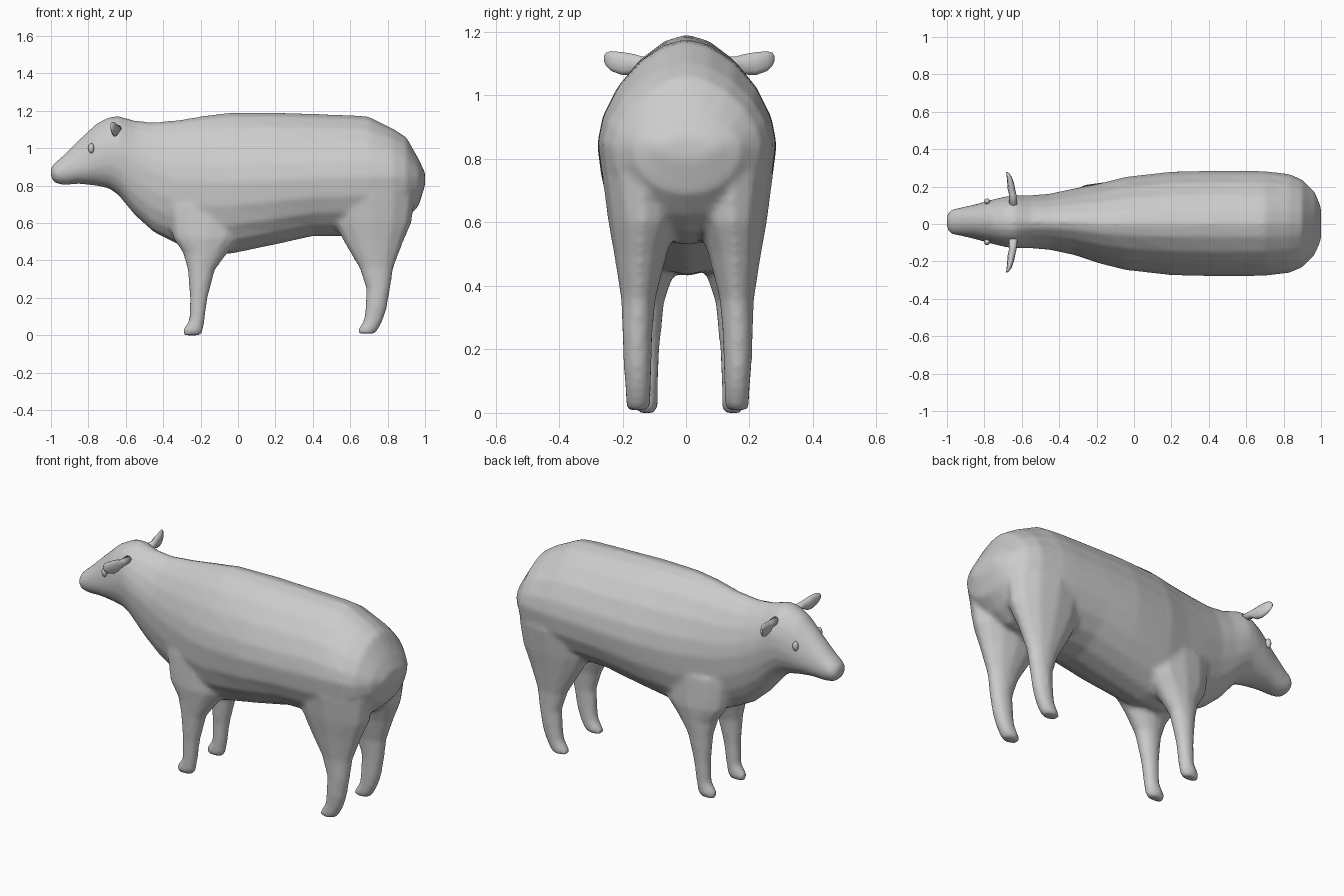
import bpy, bmesh
from math import sin, cos, pi


def loft(bm, rings):
    # skin a list of point rings into a closed tube
    vs = [[bm.verts.new(p) for p in r] for r in rings]
    n = len(vs[0])
    for a, b in zip(vs, vs[1:]):
        for i in range(n):
            bm.faces.new((a[i], a[(i + 1) % n], b[(i + 1) % n], b[i]))
    bm.faces.new(vs[0][::-1])
    bm.faces.new(vs[-1])


def power(v, e):
    return abs(v) ** e * (1 if v >= 0 else -1)


def body_ring(x, top, mid, low, w, off, p, n=20):
    # egg-like section: ridged above, round below
    pts = []
    for i in range(n):
        a = 2 * pi * i / n
        e = 2 / (p if sin(a) > 0 else 2.1)
        h = top - mid if sin(a) > 0 else mid - low
        pts.append((x, off + w * power(cos(a), e), mid + h * power(sin(a), e)))
    return pts


def leg_ring(z, x0, x1, y0, y1, side, off, n=12):
    return [((x0 + x1) / 2 + (x1 - x0) / 2 * cos(2 * pi * i / n),
             off + side * ((y0 + y1) / 2 + (y1 - y0) / 2 * sin(2 * pi * i / n)), z)
            for i in range(n)]


def finish(name, bm):
    bmesh.ops.recalc_face_normals(bm, faces=bm.faces)
    me = bpy.data.meshes.new(name)
    bm.to_mesh(me)
    bm.free()
    for f in me.polygons:
        f.use_smooth = True
    ob = bpy.data.objects.new(name, me)
    bpy.context.collection.objects.link(ob)
    return ob


# torso, neck and head: x, top, widest z, bottom, half width
body = [(-1.00, .90, .87, .84, .04), (-.975, .925, .87, .812, .066),
        (-.93, .965, .88, .803, .075), (-.85, 1.045, .90, .81, .093),
        (-.76, 1.13, .94, .80, .118), (-.69, 1.167, .97, .785, .135),
        (-.64, 1.173, .97, .75, .142), (-.55, 1.148, .92, .64, .142),
        (-.45, 1.14, .87, .55, .15), (-.32, 1.152, .83, .485, .178),
        (-.18, 1.175, .82, .43, .215), (-.04, 1.192, .82, .435, .25),
        (.20, 1.192, .83, .485, .277), (.40, 1.185, .84, .53, .282),
        (.62, 1.177, .85, .53, .282), (.70, 1.17, .85, .54, .28),
        (.83, 1.105, .85, .57, .265), (.90, 1.06, .84, .62, .235),
        (.965, .945, .84, .69, .17), (1.0, .87, .84, .80, .09)]
# legs: z, x range, y range
front_leg = [(0, -.29, -.20, .105, .165), (.025, -.298, -.185, .10, .172),
             (.08, -.262, -.178, .10, .172), (.20, -.258, -.162, .095, .178),
             (.35, -.27, -.122, .08, .19), (.44, -.295, -.055, .05, .20),
             (.52, -.35, .02, .03, .21), (.70, -.38, .08, .02, .205)]
hind_leg = [(.008, .635, .73, .125, .19), (.03, .642, .75, .115, .195),
            (.08, .672, .775, .115, .197), (.14, .68, .795, .113, .202),
            (.25, .685, .815, .11, .206), (.36, .648, .832, .10, .21),
            (.50, .565, .885, .065, .232), (.60, .51, .93, .03, .25),
            (.75, .48, .95, .02, .27)]

bm = bmesh.new()
loft(bm, [body_ring(x, t, m, b, w, .012 if x < -.3 else .003, 2 if x < -.6 else 1.7)
          for x, t, m, b, w in body])
for side in (1, -1):
    loft(bm, [leg_ring(*r, side, .012) for r in front_leg])
    loft(bm, [leg_ring(*r, side, .005) for r in hind_leg])
animal = finish("body", bm)

# blend torso and legs into one skin
mod = animal.modifiers.new("blend", 'REMESH')
mod.mode = 'VOXEL'
mod.voxel_size = .013
mod.use_smooth_shade = True
mod = animal.modifiers.new("soften", 'SMOOTH')
mod.factor = .5
mod.iterations = 6

# ears: y, x, z centre, half thickness, half height
ear = [(.09, -.645, 1.105, .022, .02), (.145, -.648, 1.103, .02, .02),
       (.175, -.655, 1.098, .02, .034), (.21, -.66, 1.10, .018, .038),
       (.245, -.668, 1.108, .013, .033), (.262, -.675, 1.114, .008, .022),
       (.268, -.68, 1.116, .004, .01)]
for side, label in ((1, "left"), (-1, "right")):
    bm = bmesh.new()
    loft(bm, [[(x + t * cos(pi * i / 5), .01 + side * y, z + h * sin(pi * i / 5))
               for i in range(10)] for y, x, z, t, h in ear])
    finish(label + "_ear", bm)

    # eyes
    bm = bmesh.new()
    bmesh.ops.create_uvsphere(bm, u_segments=12, v_segments=8, radius=1)
    bmesh.ops.scale(bm, vec=(.016, .016, .027), verts=bm.verts)
    bmesh.ops.translate(bm, vec=(-.785, .012 + side * .109, 1.0), verts=bm.verts)
    finish(label + "_eye", bm)
